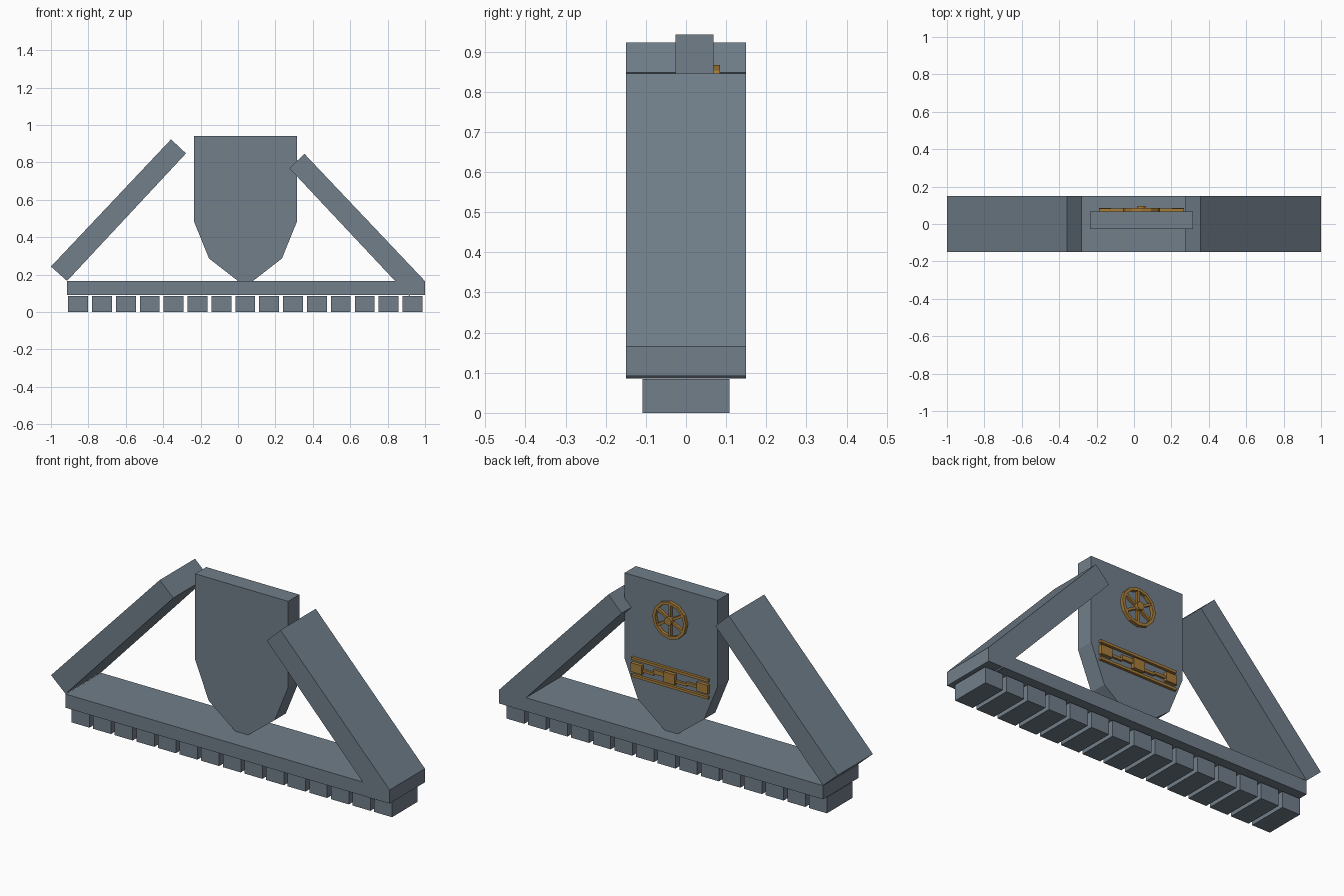
import bpy, bmesh, math
from mathutils import Matrix

if "Cube" in bpy.data.objects:
    bpy.data.objects.remove(bpy.data.objects["Cube"])


def material(name, rgb):
    m = bpy.data.materials.new(name)
    m.diffuse_color = (*rgb, 1)
    m.use_nodes = True
    m.node_tree.nodes["Principled BSDF"].inputs["Base Color"].default_value = m.diffuse_color
    return m


SLATE = material("slate_grey", (0.165, 0.21, 0.255))
BRASS = material("brass", (0.38, 0.2, 0.042))


def finish(name, bm, mat):
    bmesh.ops.recalc_face_normals(bm, faces=bm.faces)
    me = bpy.data.meshes.new(name)
    bm.to_mesh(me)
    bm.free()
    me.materials.append(mat)
    ob = bpy.data.objects.new(name, me)
    bpy.context.collection.objects.link(ob)
    return ob


def slab(name, outline, y0, y1, mat):
    """Extrude an x/z outline from y0 to y1."""
    bm = bmesh.new()
    face = bm.faces.new([bm.verts.new((x, y0, z)) for x, z in outline])
    ext = bmesh.ops.extrude_face_region(bm, geom=[face])
    for v in ext["geom"]:
        if isinstance(v, bmesh.types.BMVert):
            v.co.y = y1
    return finish(name, bm, mat)


def box(name, x0, x1, z0, z1, y0, y1, mat):
    return slab(name, [(x0, z0), (x1, z0), (x1, z1), (x0, z1)], y0, y1, mat)


D = 0.149       # half depth of the frame
BACK = 0.068    # rear face of the shield plate

# Triangular frame: base beam and two slanted struts
box("base_beam", -0.914, 1.0, 0.092, 0.165, -D, D, SLATE)
slab("left_strut", [(-1.0, 0.243), (-0.914, 0.166), (-0.278, 0.848), (-0.358, 0.923)], -D, D, SLATE)
slab("right_strut", [(1.0, 0.165), (0.915, 0.086), (0.275, 0.768), (0.355, 0.846)], -D, D, SLATE)

# Row of feet under the base
for i in range(15):
    x = -0.855 + i * 0.1277
    box("foot_block", x - 0.053, x + 0.053, 0, 0.085, -0.108, 0.108, SLATE)

# Shield-shaped plate
CX = 0.04
half = [(0.275, 0.942), (0.275, 0.483), (0.195, 0.286)]
outline = [(CX + x, z) for x, z in half] + [(CX, 0.135)]
outline += [(CX - x, z) for x, z in reversed(half)]
slab("shield_plate", outline, -0.026, BACK, SLATE)

# Spoked wheel on the back of the plate
WZ, R, N = 0.766, 0.1, 12
bm = bmesh.new()
loops = []
for r, y in ((R, BACK - 0.002), (R, 0.085), (R - 0.016, 0.085), (R - 0.016, BACK - 0.002)):
    loops.append([bm.verts.new((CX + r * math.sin(2 * math.pi * i / N), y,
                                WZ + r * math.cos(2 * math.pi * i / N))) for i in range(N)])
for k in range(4):
    a, b = loops[k], loops[(k + 1) % 4]
    for i in range(N):
        j = (i + 1) % N
        bm.faces.new((a[i], a[j], b[j], b[i]))
finish("wheel_rim", bm, BRASS)

bm = bmesh.new()
for i in range(6):
    m = (Matrix.Translation((CX, 0.075, WZ)) @ Matrix.Rotation(math.radians(60 * i), 4, 'Y')
         @ Matrix.Translation((0, 0, 0.05)) @ Matrix.Diagonal((0.013, 0.014, 0.085, 1)))
    bmesh.ops.create_cube(bm, size=1, matrix=m)
finish("wheel_spokes", bm, BRASS)

bm = bmesh.new()
bmesh.ops.create_cone(bm, cap_ends=True, segments=N, radius1=0.021, radius2=0.021, depth=0.03,
                      matrix=Matrix.Translation((CX, 0.082, WZ)) @ Matrix.Rotation(math.pi / 2, 4, 'X'))
finish("wheel_hub", bm, BRASS)

# Two rails with a stepped row of blocks between them
for z in (0.503, 0.412):
    box("rail", CX - 0.227, CX + 0.227, z - 0.007, z + 0.007, BACK - 0.002, 0.082, BRASS)
MID = 0.458
cells = [(0, 0.048), (-0.006, 0.014), (0.008, 0.024), (0, 0.056), (-0.012, 0.014), (-0.004, 0.014), (0, 0.048)]
for i, (dz, h) in enumerate(cells):
    x = CX + 0.227 - 0.0649 * (i + 0.5)
    box("step_block", x - 0.0325, x + 0.0325, MID + dz - h / 2, MID + dz + h / 2,
        BACK - 0.002, 0.086 if h > 0.03 else 0.08, BRASS)
